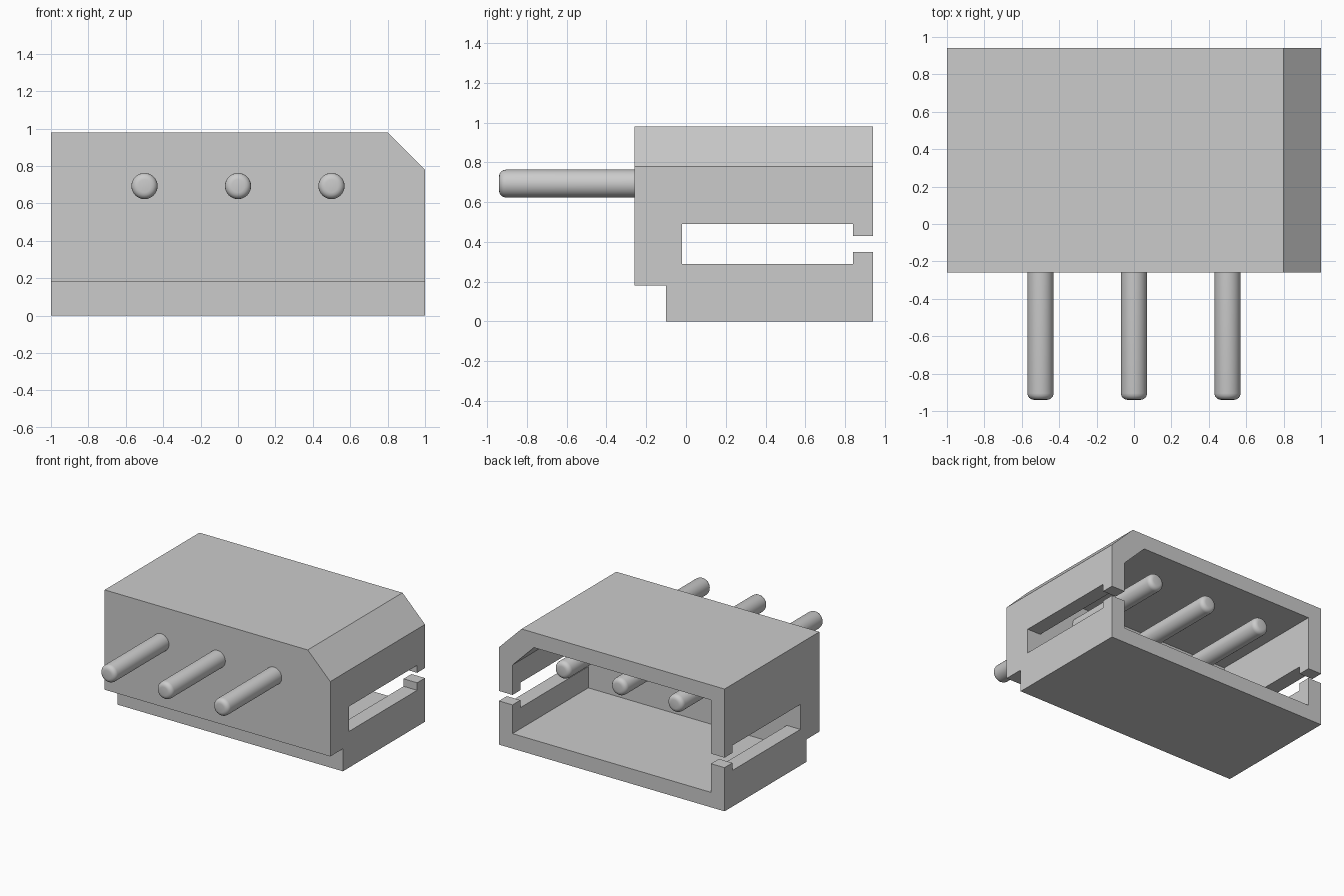
import bpy
import bmesh
from mathutils import Matrix

cube = bpy.data.objects.get("Cube")
if cube:
    bpy.data.objects.remove(cube, do_unlink=True)


def make_material(name, rgba):
    mat = bpy.data.materials.new(name)
    mat.use_nodes = True
    mat.diffuse_color = rgba
    mat.node_tree.nodes["Principled BSDF"].inputs["Base Color"].default_value = rgba
    return mat


grey = make_material("light grey", (0.6, 0.6, 0.6, 1))


def finish(bm, name):
    bmesh.ops.recalc_face_normals(bm, faces=bm.faces[:])
    mesh = bpy.data.meshes.new(name)
    bm.to_mesh(mesh)
    bm.free()
    mesh.materials.append(grey)
    obj = bpy.data.objects.new(name, mesh)
    bpy.context.collection.objects.link(obj)
    return obj


def extrude_profile(name, points, axis, start, end):
    """Extrude a profile along x (points are y, z) or y (points are x, z)."""
    bm = bmesh.new()
    place = (lambda a, b: (start, a, b)) if axis == "x" else (lambda a, b: (a, start, b))
    face = bm.faces.new([bm.verts.new(place(a, b)) for a, b in points])
    moved = bmesh.ops.extrude_face_region(bm, geom=[face])["geom"]
    depth = end - start
    offset = (depth, 0, 0) if axis == "x" else (0, depth, 0)
    bmesh.ops.translate(bm, vec=offset,
                        verts=[g for g in moved if isinstance(g, bmesh.types.BMVert)])
    return finish(bm, name)


def cut(target, cutter):
    mod = target.modifiers.new("cut", "BOOLEAN")
    mod.operation = "DIFFERENCE"
    mod.solver = "EXACT"
    mod.object = cutter
    bpy.context.view_layer.objects.active = target
    bpy.ops.object.modifier_apply(modifier=mod.name)
    bpy.data.objects.remove(cutter, do_unlink=True)


FRONT, BACK, TOP = -0.26, 0.94, 0.98
INNER, LIP = -0.02, 0.84

# Housing: side profile with the front step and the slot with its back lips
housing = extrude_profile("housing", [
    (-0.1, 0), (BACK, 0), (BACK, 0.35), (LIP, 0.35), (LIP, 0.29), (INNER, 0.29),
    (INNER, 0.49), (LIP, 0.49), (LIP, 0.43), (BACK, 0.43), (BACK, TOP),
    (FRONT, TOP), (FRONT, 0.18), (-0.1, 0.18)], "x", -1, 1)

# Sloped corner along the top left edge
cut(housing, extrude_profile("corner_cutter", [
    (0.8, TOP), (1, 0.78), (1.2, 0.58), (1.2, 1.2), (0.58, 1.2)], "y", -0.5, 1.2))

# Cavity open to the back
cut(housing, extrude_profile("cavity_cutter", [
    (-0.88, 0.12), (0.88, 0.12), (0.88, 0.67), (0.69, 0.86), (-0.88, 0.86)],
    "y", INNER, 1.2))

# Contact pins through the front wall, with rounded ends
PIN_START, PIN_END = -0.94, 0.86
for name, x in (("right_pin", -0.5), ("middle_pin", 0), ("left_pin", 0.5)):
    bm = bmesh.new()
    bmesh.ops.create_cone(bm, cap_ends=True, segments=32, radius1=0.07, radius2=0.07,
                          depth=PIN_END - PIN_START)
    rims = [e for e in bm.edges if any(len(f.verts) > 4 for f in e.link_faces)]
    bmesh.ops.bevel(bm, geom=rims, offset=0.035, segments=4, profile=0.5, affect="EDGES")
    middle = Matrix.Translation((x, (PIN_START + PIN_END) / 2, 0.693))
    bmesh.ops.transform(bm, verts=bm.verts[:],
                        matrix=middle @ Matrix.Rotation(1.5707963, 4, "X"))
    for f in bm.faces:
        f.smooth = True
    finish(bm, name)
